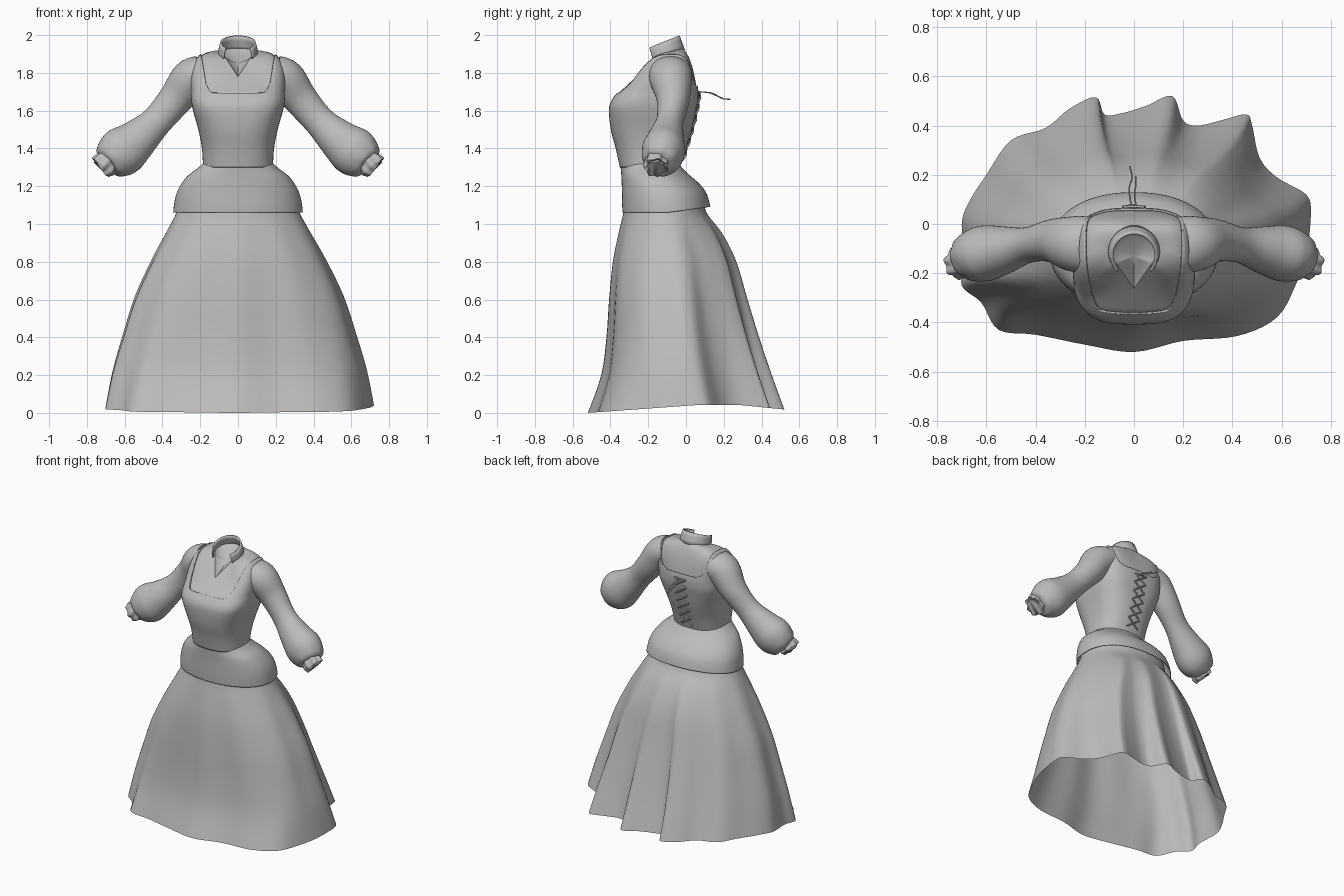
import bpy, bmesh, math
from math import sin, cos, pi, atan2
from mathutils import Vector

if "Cube" in bpy.data.objects:
    bpy.data.objects.remove(bpy.data.objects["Cube"])

fabric = bpy.data.materials.new("grey_fabric")
fabric.diffuse_color = (0.5, 0.5, 0.5, 1)
fabric.use_nodes = True
fabric.node_tree.nodes["Principled BSDF"].inputs["Base Color"].default_value = fabric.diffuse_color


def finish(obj, angle=50, thickness=0):
    obj.data.materials.append(fabric)
    bpy.ops.object.select_all(action='DESELECT')
    obj.select_set(True)
    bpy.context.view_layer.objects.active = obj
    if thickness:
        mod = obj.modifiers.new("thickness", 'SOLIDIFY')
        mod.thickness, mod.offset = thickness, 1
    bpy.ops.object.shade_smooth_by_angle(angle=math.radians(angle))
    return obj


def mesh_object(name, bm, **kw):
    me = bpy.data.meshes.new(name)
    bm.to_mesh(me)
    bm.free()
    obj = bpy.data.objects.new(name, me)
    bpy.context.collection.objects.link(obj)
    return finish(obj, **kw)


def loft(rings, closed=True, cap=False):
    bm = bmesh.new()
    vs = [[bm.verts.new(p) for p in ring] for ring in rings]
    n = len(rings[0])
    for lo, hi in zip(vs, vs[1:]):
        for j in range(n if closed else n - 1):
            k = (j + 1) % n
            bm.faces.new((lo[j], lo[k], hi[k], hi[j]))
    if cap:
        bm.faces.new(vs[-1])
    return bm


def spline(rows, steps):
    """Catmull-Rom interpolation through rows of numbers."""
    out = []
    for i in range(len(rows) - 1):
        p = [rows[max(i - 1, 0)], rows[i], rows[i + 1], rows[min(i + 2, len(rows) - 1)]]
        for s in range(steps):
            t = s / steps
            out.append([0.5 * (2 * b + (c - a) * t + (2 * a - 5 * b + 4 * c - d) * t * t
                               + (3 * b - a - 3 * c + d) * t ** 3) for a, b, c, d in zip(*p)])
    return out + [list(rows[-1])]


def interp(table, z):
    for a, b in zip(table, table[1:]):
        if a[0] <= z <= b[0]:
            t = (z - a[0]) / (b[0] - a[0])
            return [u + (v - u) * t for u, v in zip(a, b)][1:]
    return table[-1][1:] if z > table[-1][0] else table[0][1:]


def spow(v, e):
    return math.copysign(abs(v) ** e, v)


SEG = 96
ANGLES = [2 * pi * j / SEG for j in range(SEG)]


def section(z, hx, yf, yb, n, back_lift=0):
    pts = []
    for a in ANGLES:
        y = (yf + yb) / 2 + (yb - yf) / 2 * spow(sin(a), 2 / n)
        pts.append(Vector((hx * spow(cos(a), 2 / n), y, z + back_lift * max(0, sin(a)))))
    return pts


# Skirt: waist oval blended down to a pleated hem outline, pleats softening upward
hem = [(.72, .05), (.70, .12), (.58, .19), (.51, .27), (.48, .40), (.455, .445), (.35, .42),
       (.26, .40), (.20, .42), (.155, .52), (.05, .48), (-.05, .45), (-.12, .445), (-.155, .515),
       (-.26, .47), (-.36, .39), (-.50, .34), (-.60, .20), (-.67, .09), (-.70, 0), (-.685, -.15),
       (-.70, -.25), (-.62, -.32), (-.55, -.43), (-.40, -.45), (-.20, -.49), (0, -.52),
       (.20, -.475), (.42, -.455), (.58, -.38), (.66, -.24), (.705, -.10)]
outline = spline(hem + hem[:1], 5)[:-1]
N = len(outline)
soft = [[sum(outline[(i + d) % N][c] for d in range(-7, 8)) / 15 for c in (0, 1)] for i in range(N)]
# height, spread sideways, spread to the front, spread to the back
spread = [(0, 1, 1, 1), (.2, .90, .62, .84), (.4, .755, .47, .69), (.6, .595, .40, .55),
          (.8, .36, .30, .41), (.95, .15, .14, .22), (1.06, 0, 0, 0), (1.14, -.06, 0, -.04)]
rings = []
for z, fx, ff, fb in spline(spread, 4):
    ring, m = [], min(1, z / 1.0) * .8
    for (x0, y0), (x1, y1) in zip(outline, soft):
        x, y = x0 + (x1 - x0) * m, y0 + (y1 - y0) * m
        a = atan2((y + .03) / .5, x / .7)
        w = (sin(a) + 1) / 2
        w = w * w * (3 - 2 * w)
        fy = ff + (fb - ff) * w
        tx, ty = .325 * cos(a), -.112 + .22 * sin(a)
        lift = .043 * min(1, max(0, (y + .52) / .6)) - .1 * max(0, y - .27)
        fold = .005 * sin(11 * a) * sin(pi * min(1, z / 1.06))
        ring.append((tx + (x - tx) * fx + fold * cos(a), ty + (y - ty) * fy + fold * sin(a),
                     z + lift * (1 - z / 1.14)))
    rings.append(ring)
mesh_object("skirt", loft(rings), angle=60)

# Flared hip panel over the skirt
hip = [(1.06, .338, -.331, .124), (1.10, .334, -.333, .116), (1.15, .324, -.334, .099),
       (1.20, .302, -.335, .063), (1.25, .265, -.337, .012), (1.29, .213, -.340, -.024),
       (1.32, .179, -.343, -.04)]
rings = [section(z, hx, yf, yb, 2.2, .03 * (1.32 - z) / .26) for z, hx, yf, yb in spline(hip, 4)]
mesh_object("hip_panel", loft(rings), thickness=.005)

# Torso surface shared by bodice and blouse
torso = [(1.30, .177, -.342, -.04, 2.4), (1.40, .183, -.364, -.01, 2.5),
         (1.50, .202, -.390, .022, 2.7), (1.60, .230, -.400, .045, 3.1),
         (1.65, .239, -.388, .055, 3.2), (1.70, .241, -.350, .058, 3.1)]


def neck_point(a):
    e = -.65
    b = a if a <= pi else a - 2 * pi
    side = -1 if cos(b) < 0 else 1
    if sin(b) >= sin(e):
        y = -.105 + .088 * sin(b)
        return Vector((.092 * cos(b), y, 1.935 + .3 * (y + .01)))
    up = b if b > -pi / 2 else -pi - b
    t = (e - up) / (pi / 2 + e)
    y = -.105 + .088 * sin(e)
    corner = Vector((side * .092 * cos(e), y, 1.935 + .3 * (y + .01)))
    return corner.lerp(Vector((0, -.262, 1.78)), t)


def torso_mesh():
    rings = [section(*r) for r in spline(torso, 6)]
    base = rings[-1]
    for i in range(1, 15):
        t, ring = i / 14, []
        for a, p in zip(ANGLES, base):
            q = neck_point(a)
            mid = (p + q) / 2
            corner = Vector((p.x, p.y + .05 * abs(cos(a)), q.z))
            k = 1.3 * cos(a) ** 2 + .45 * max(0, sin(a)) ** 2
            if sin(a) < 0:
                k -= .35 * sin(2 * a) ** 2
            c = mid + (corner - mid) * k
            ring.append(p * (1 - t) ** 2 + c * 2 * t * (1 - t) + q * t * t)
        rings.append(ring)
    return loft(rings)


def cut(bm, planes):
    """Slice along every plane and remove the faces lying inside all of them."""
    for co, no in planes:
        bmesh.ops.bisect_plane(bm, geom=bm.verts[:] + bm.edges[:] + bm.faces[:],
                               dist=1e-5, plane_co=co, plane_no=no)
    gone = [f for f in bm.faces
            if all((f.calc_center_median() - Vector(co)).dot(Vector(no)) > 0 for co, no in planes)]
    bmesh.ops.delete(bm, geom=gone, context='FACES')


# Bodice with a square neckline, shoulder straps and a scooped back
bodice = torso_mesh()
planes = [((0, -.35, 1.69), (0, -.10, 1))]
for s in (-1, 1):
    planes += [((s * .165, 0, 1.72), (-s, 0, .16)), ((s * .148, -.35, 1.70), (-s, -.1, 1)),
               ((s * .158, -.35, 1.715), (-s, -.05, .5)), ((s * .11, .06, 1.73), (-s * .6, -.27, 1))]
cut(bodice, planes)
mesh_object("bodice", bodice, thickness=.008)

# Blouse yoke with V neck
blouse = torso_mesh()
cut(blouse, [((0, 0, 1.64), (0, 0, -1))])
mesh_object("blouse_yoke", blouse)

# Sunken panel closing the neck opening
edge = [neck_point(a) for a in ANGLES]
mid = Vector((0, -.13, 1.86))
rings = [[p.lerp(mid, t) - Vector((0, 0, .012 * min(1, 4 * t))) for p in edge]
         for t in (0, .15, .35, .6, .85)]
mesh_object("neck_panel", loft(rings, cap=True))

# Standing collar, open at the front and narrowing upward
arc = [-.75 + (pi + 1.5) * i / 40 for i in range(41)]
rings = []
for h in (0, .33, .67, 1):
    ring = []
    for a in arc:
        x, y = (.096 - .012 * h * h) * cos(a), -.107 + (.092 - .006 * h) * sin(a)
        low, high = 1.92 + .3 * (y + .01), 1.997 + .42 * (y + .015)
        ring.append((x, y - .022 * h, low + (high - low) * h))
    rings.append(ring)
mesh_object("collar", loft(rings, closed=False), thickness=.010)


# Tubes along the arms: rows are x, y, z, radius, depth radius, frill
def tube(rows, side, steps, seg=48):
    rows = spline(rows, steps)
    cs = [Vector((side * r[0], r[1], r[2])) for r in rows]
    rings = []
    for i, r in enumerate(rows):
        t = (cs[min(i + 1, len(cs) - 1)] - cs[max(i - 1, 0)]).normalized()
        n1 = Vector((0, 1, 0)).cross(t).normalized()
        n2 = t.cross(n1)
        ring = []
        for j in range(seg):
            a = 2 * pi * j / seg
            f = 1 + r[5] * sin(7 * a)
            ring.append(cs[i] + n1 * (r[3] * f * cos(a)) + n2 * (r[4] * f * sin(a)))
        rings.append(ring)
    return loft(rings)


sleeve = [(.185, -.085, 1.80, .095, .115, 0), (.25, -.08, 1.765, .107, .112, 0),
          (.33, -.068, 1.662, .091, .088, 0), (.43, -.085, 1.545, .083, .072, 0),
          (.522, -.104, 1.457, .105, .095, 0), (.60, -.118, 1.393, .129, .113, 0),
          (.652, -.132, 1.36, .121, .105, 0), (.69, -.145, 1.338, .092, .085, .02),
          (.703, -.15, 1.328, .055, .05, .04)]
cuff = [(.675, -.15, 1.348, .050, .050, .02), (.690, -.155, 1.334, .062, .057, .05),
        (.707, -.158, 1.315, .068, .061, .08), (.717, -.16, 1.302, .067, .061, .10),
        (.720, -.16, 1.299, .051, .048, .09), (.710, -.158, 1.312, .041, .038, .07),
        (.69, -.15, 1.334, .036, .034, 0)]
for side, label in ((-1, "left"), (1, "right")):
    mesh_object(label + "_sleeve", tube(sleeve, side, 5))
    mesh_object(label + "_cuff", tube(cuff, side, 3, 56), angle=70)


# Back lacing: crossed cords, and two loose ends
def cord(name, paths, radius):
    cu = bpy.data.curves.new(name, 'CURVE')
    cu.dimensions, cu.bevel_depth, cu.bevel_resolution = '3D', radius, 2
    cu.use_fill_caps = True
    for path in paths:
        sp = cu.splines.new('POLY')
        sp.points.add(len(path) - 1)
        for p, co in zip(sp.points, path):
            p.co = (*co, 1)
    obj = bpy.data.objects.new(name, cu)
    bpy.context.collection.objects.link(obj)
    bpy.ops.object.select_all(action='DESELECT')
    obj.select_set(True)
    bpy.context.view_layer.objects.active = obj
    bpy.ops.object.convert(target='MESH')
    finish(bpy.context.view_layer.objects.active)


def back(x, z, gap):
    return (x, interp(torso, z)[2] + gap, z)


zs = [1.34 + .06 * i for i in range(7)]
for s, label in ((-1, "left"), (1, "right")):
    paths = [[back(s * .046, a, .012), back(0, (a + b) / 2, .016 + .004 * s), back(-s * .046, b, .012)]
             for a, b in zip(zs, zs[1:])]
    cord(label + "_lacing", paths, .005)
cord("knot", [[back(-.04, 1.70, .010), back(0, 1.70, .014), back(.04, 1.70, .010)]], .005)
ends = [[(-.01, .07, 1.70), (-.02, .14, 1.692), (-.008, .19, 1.665), (-.018, .235, 1.66)],
        [(.01, .07, 1.70), (.002, .12, 1.695), (.008, .16, 1.68), (.006, .195, 1.665)]]
cord("loose_cord_ends", [spline(e, 5) for e in ends], .003)
